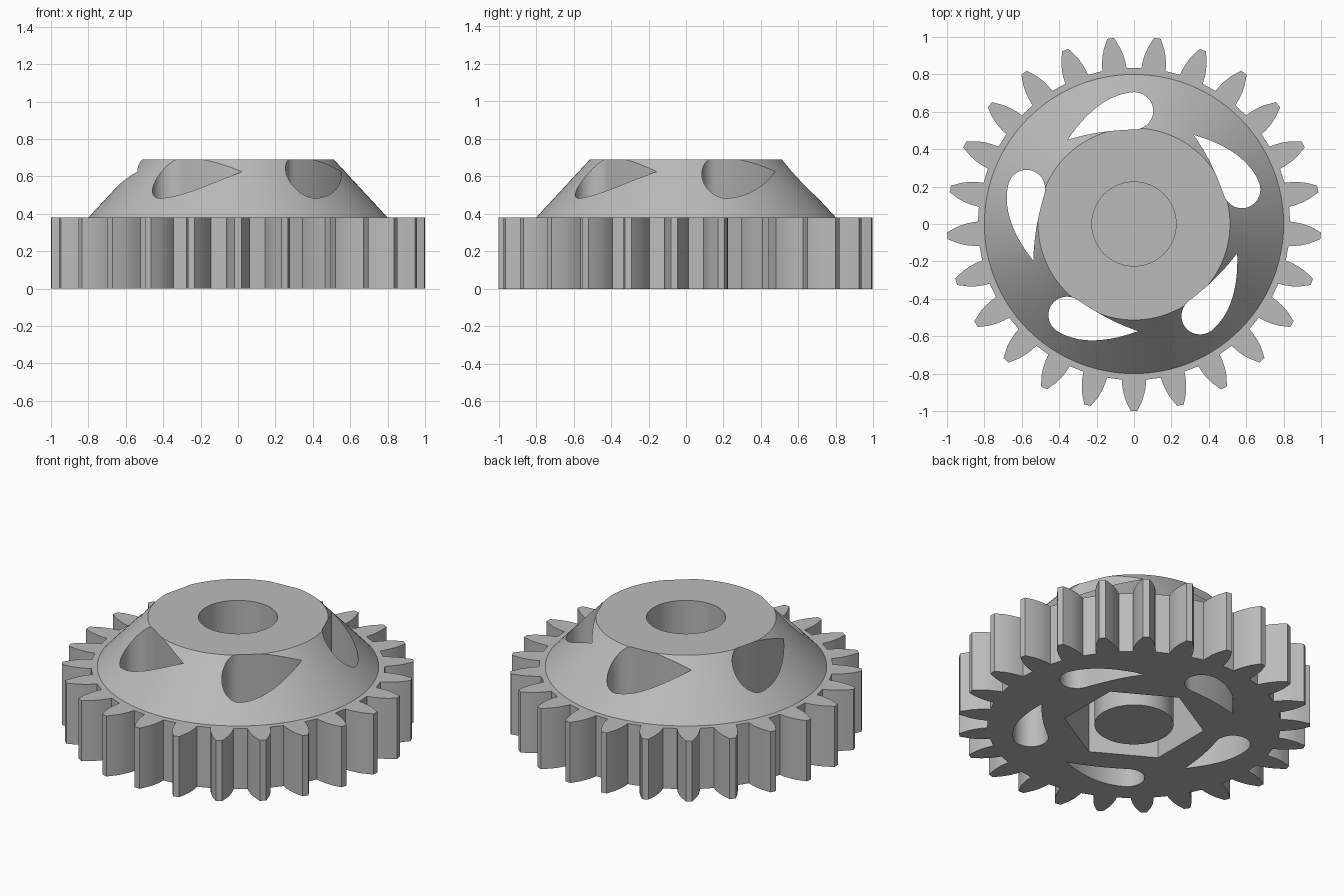
import bpy, bmesh, math
from mathutils import Vector, Matrix

if "Cube" in bpy.data.objects:
    bpy.data.objects.remove(bpy.data.objects["Cube"], do_unlink=True)

TEETH = 25
GEAR_TOP = 0.38
HUB_TOP = 0.69
BORE = 0.225

grey = bpy.data.materials.new("plain_grey")
grey.use_nodes = True
colour = (0.5, 0.5, 0.5, 1)
grey.diffuse_color = colour
grey.node_tree.nodes["Principled BSDF"].inputs["Base Color"].default_value = colour


def finish(name, bm):
    bmesh.ops.recalc_face_normals(bm, faces=bm.faces)
    mesh = bpy.data.meshes.new(name)
    bm.to_mesh(mesh)
    bm.free()
    mesh.materials.append(grey)
    obj = bpy.data.objects.new(name, mesh)
    bpy.context.collection.objects.link(obj)
    return obj


def prism(name, outlines, z0, z1):
    """Extrude one or more flat outlines from z0 to z1."""
    bm = bmesh.new()
    for outline in outlines:
        face = bm.faces.new([bm.verts.new((p[0], p[1], z0)) for p in outline])
        new = bmesh.ops.extrude_face_region(bm, geom=[face])["geom"]
        verts = [v for v in new if isinstance(v, bmesh.types.BMVert)]
        bmesh.ops.translate(bm, verts=verts, vec=(0, 0, z1 - z0))
    return finish(name, bm)


def ring(radius, count, start=0.0):
    return [(radius * math.cos(start + math.tau * i / count),
             radius * math.sin(start + math.tau * i / count)) for i in range(count)]


def bezier(a, b, c, steps=14):
    a, b, c = Vector(a), Vector(b), Vector(c)
    return [a * (1 - t) ** 2 + b * 2 * t * (1 - t) + c * t * t
            for t in (i / steps for i in range(steps))]


def turned(points, angle):
    rot = Matrix.Rotation(angle, 2)
    return [rot @ Vector(p) for p in points]


def combine(target, tool, operation):
    mod = target.modifiers.new(operation.lower(), "BOOLEAN")
    mod.operation, mod.solver, mod.object = operation, "EXACT", tool
    bpy.ops.object.select_all(action="DESELECT")
    bpy.context.view_layer.objects.active = target
    target.select_set(True)
    bpy.ops.object.modifier_apply(modifier=mod.name)
    bpy.data.objects.remove(tool, do_unlink=True)


# Toothed rim: one tooth flank mirrored, then repeated around the wheel
flank = [(0.065, 0.832), (0.063, 0.865), (0.056, 0.905), (0.044, 0.945), (0.018, 1.0)]
tooth = flank + [(-x, y) for x, y in reversed(flank)]
rim = []
for i in range(TEETH):
    rim += turned(tooth, math.pi + math.tau * i / TEETH)
gear = prism("gear_wheel", [rim], 0, GEAR_TOP)

# Conical hub, sunk into the rim
bm = bmesh.new()
rows = [[bm.verts.new((x, y, z)) for x, y in ring(r, 128)]
        for r, z in ((0.8, 0.2), (0.8, GEAR_TOP), (0.513, HUB_TOP))]
for low, high in zip(rows, rows[1:]):
    for i in range(len(low)):
        j = (i + 1) % len(low)
        bm.faces.new((low[i], low[j], high[j], high[i]))
bm.faces.new(rows[0])
bm.faces.new(rows[-1])
combine(gear, finish("hub", bm), "UNION")

# Five swept teardrop openings
round_end = [(0.103 * math.cos(a), 0.605 + 0.1 * math.sin(a))
             for a in (math.radians(-90 + 10 * i) for i in range(19))]
tip = (-0.355, 0.45)
drop = (round_end + bezier((-0.02, 0.703), (-0.2, 0.68), tip)
        + bezier(tip, (-0.2, 0.5), (0, 0.505)))
drops = [turned(drop, math.tau * i / 5) for i in range(5)]
combine(gear, prism("opening_cutter", drops, -0.1, 1), "DIFFERENCE")

# Shaft bore from above, hexagonal nut pocket from below
combine(gear, prism("bore_cutter", [ring(BORE, 64)], 0.42, 1), "DIFFERENCE")
combine(gear, prism("nut_cutter", [ring(0.4, 6, math.pi / 2)], -0.1, 0.4), "DIFFERENCE")

# Core pin standing in the nut pocket
pin = prism("core_pin", [ring(BORE, 64)], 0, 0.41)

for obj in (gear, pin):
    bpy.ops.object.select_all(action="DESELECT")
    bpy.context.view_layer.objects.active = obj
    obj.select_set(True)
    bpy.ops.object.shade_smooth_by_angle(angle=math.radians(25))
